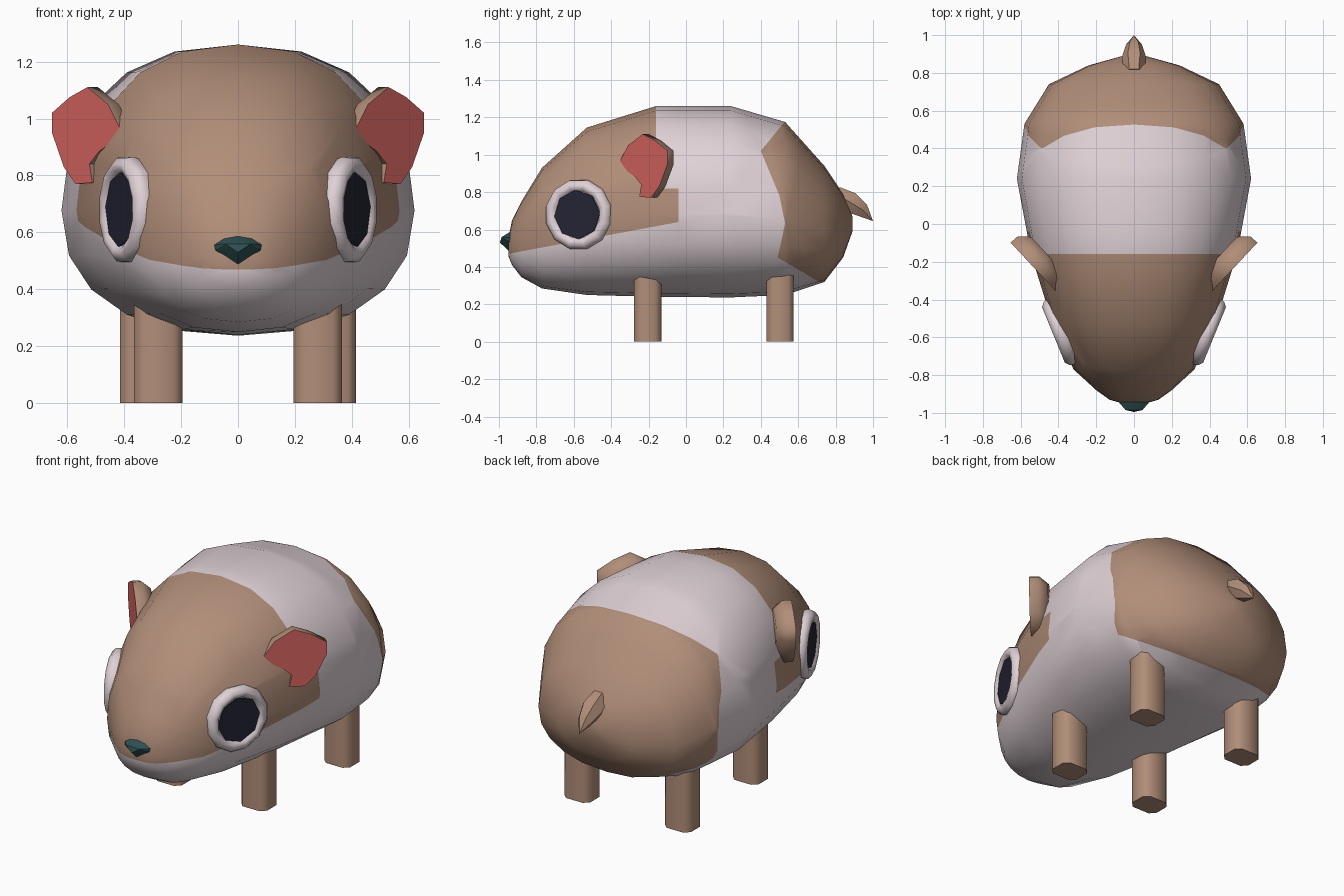
import bpy, bmesh, math
from mathutils import Vector

cube = bpy.data.objects.get("Cube")
if cube:
    bpy.data.objects.remove(cube, do_unlink=True)


def material(name, rgb):
    m = bpy.data.materials.new(name)
    m.use_nodes = True
    m.diffuse_color = (*rgb, 1)
    m.node_tree.nodes["Principled BSDF"].inputs["Base Color"].default_value = (*rgb, 1)
    return m


BROWN = material("brown fur", (0.44, 0.27, 0.19))
WHITE = material("pale fur", (0.74, 0.64, 0.67))
PINK = material("pink inner ear", (0.68, 0.13, 0.12))
TEAL = material("dark teal", (0.027, 0.08, 0.085))
NAVY = material("dark navy", (0.018, 0.018, 0.034))


def finish(name, bm, mats, angle=40):
    bmesh.ops.recalc_face_normals(bm, faces=bm.faces)
    mesh = bpy.data.meshes.new(name)
    bm.to_mesh(mesh)
    bm.free()
    for m in mats:
        mesh.materials.append(m)
    obj = bpy.data.objects.new(name, mesh)
    bpy.context.collection.objects.link(obj)
    bpy.ops.object.select_all(action='DESELECT')
    obj.select_set(True)
    bpy.context.view_layer.objects.active = obj
    bpy.ops.object.shade_smooth_by_angle(angle=math.radians(angle))
    return obj


def loft(bm, rings, cap_start=True, cap_end=True):
    """Skin a list of closed point rings; returns the two caps."""
    loops = [[bm.verts.new(p) for p in ring] for ring in rings]
    n = len(loops[0])
    for a, b in zip(loops, loops[1:]):
        for i in range(n):
            j = (i + 1) % n
            bm.faces.new((a[i], a[j], b[j], b[i]))
    first = bm.faces.new(loops[0]) if cap_start else None
    last = bm.faces.new(loops[-1]) if cap_end else None
    return first, last


def hull(name, points, mat, angle=40):
    bm = bmesh.new()
    for p in points:
        bm.verts.new(p)
    bmesh.ops.convex_hull(bm, input=bm.verts)
    return finish(name, bm, [mat], angle)


# Body: squarish oval sections (y, half width, bottom, top)
SECTIONS = [(-0.95, 0.06, 0.46, 0.55), (-0.93, 0.13, 0.41, 0.65),
            (-0.88, 0.20, 0.345, 0.75), (-0.77, 0.32, 0.285, 0.93),
            (-0.53, 0.43, 0.25, 1.145), (-0.16, 0.545, 0.24, 1.26),
            (0.24, 0.62, 0.237, 1.26), (0.53, 0.58, 0.25, 1.175),
            (0.74, 0.45, 0.32, 0.94), (0.84, 0.24, 0.45, 0.79),
            (0.89, 0.06, 0.59, 0.67)]


def body_ring(y, w, low, high, sides=20, power=2 / 2.3):
    mid = low + 0.43 * (high - low)
    ring = []
    for i in range(sides):
        a = math.tau * i / sides
        s, c = math.sin(a), math.cos(a)
        h = high - mid if c > 0 else mid - low
        ring.append((w * math.copysign(abs(s) ** power, s), y,
                     mid + h * math.copysign(abs(c) ** power, c)))
    return ring


# Fur patch borders, as lines in the side plane (y, z)
CHIN = ((-0.95, 0.47), (-0.04, 0.64))
RUMP = [(0.60, 1.30), (0.53, 1.18), (0.40, 1.02), (0.50, 0.78),
        (0.53, 0.63), (0.49, 0.45), (0.73, 0.31), (1.0, 0.15)]
NECK, CHEEK, STEP = -0.16, -0.04, 0.82


def on_head(y, z):
    (y0, z0), (y1, z1) = CHIN
    return (z > z0 + (z1 - z0) * (y - y0) / (y1 - y0)
            and y < (NECK if z > STEP else CHEEK))


def on_rump(y, z):
    for (y0, z0), (y1, z1) in zip(RUMP, RUMP[1:]):
        if z1 <= z <= z0:
            return y > y0 + (y1 - y0) * (z - z0) / (z1 - z0)
    return False


def cut(bm, a, b, keep):
    """Split the faces chosen by keep along the side-plane line a-b."""
    faces = [f for f in bm.faces if keep(f.calc_center_median().y)]
    geom = set(faces)
    for f in faces:
        geom.update(f.edges)
        geom.update(f.verts)
    bmesh.ops.bisect_plane(bm, geom=list(geom), dist=1e-5,
                           plane_co=(0, a[0], a[1]),
                           plane_no=(0, b[1] - a[1], a[0] - b[0]))


bm = bmesh.new()
loft(bm, [body_ring(*s) for s in SECTIONS])
for a, b in [CHIN, ((NECK, 0), (NECK, 1)), ((CHEEK, 0), (CHEEK, 1)),
             ((-1, STEP), (0, STEP))]:
    cut(bm, a, b, lambda y: y < 0.2)
for a, b in zip(RUMP, RUMP[1:]):
    cut(bm, a, b, lambda y: y > 0.2)
for f in bm.faces:
    c = f.calc_center_median()
    f.material_index = int(on_head(c.y, c.z) or on_rump(c.y, c.z))
finish("body", bm, [WHITE, BROWN], 80)

# Nose
nose = []
for s in (1, -1):
    nose += [(s * 0.1, -0.92, 0.555), (s * 0.09, -0.93, 0.53),
             (s * 0.05, -0.93, 0.583), (s * 0.045, -0.985, 0.56)]
hull("nose", nose + [(0, -0.93, 0.47), (0, -0.995, 0.53), (0, -0.94, 0.588)], TEAL, 30)

# Tail: tapering six-sided cone that droops to a tip
tail = [(0, 1.0, 0.645)]
for y, z, r in ((0.80, 0.79, 0.05), (0.88, 0.745, 0.065), (0.95, 0.70, 0.042)):
    for i in range(6):
        a = math.tau * i / 6
        tail.append((r * math.cos(a), y + 0.5 * r * math.sin(a), z + 0.85 * r * math.sin(a)))
hull("tail", tail, BROWN)

# Ear outline on its front plane (distance along the ear, z)
EAR = [(0.0, 0.945), (0.075, 1.05), (0.18, 1.11), (0.27, 1.075), (0.36, 1.02),
       (0.36, 0.95), (0.30, 0.83), (0.24, 0.77), (0.155, 0.775),
       (0.17, 0.84), (0.12, 0.885)]

for side, label in ((1, "left"), (-1, "right")):
    # Ears: rounded back, flat pink front
    along, inward = Vector((0.69, 0.74, 0)), Vector((-0.75, 0.66, 0))
    root = Vector((0.405, -0.365, 0))
    rings = []
    for depth, scale in ((0, 1), (0.05, 1.0), (0.10, 0.72)):
        ring = []
        for u, z in EAR:
            p = (root + along * (0.19 + (u - 0.19) * scale) + inward * depth)
            ring.append((side * p.x, p.y, 0.95 + (z - 0.95) * scale))
        rings.append(ring)
    bm = bmesh.new()
    front, back = loft(bm, rings)
    front.material_index = 1
    finish(label + "_ear", bm, [BROWN, PINK], 60)

    # Eyes: dished ring with a flat pupil plate
    normal, tangent = Vector((0.925, -0.38, 0)), Vector((0.38, 0.925, 0))
    centre = Vector((0.385, -0.57, 0.68))

    def disc(r, h, sides, turn=0.5):
        pts = []
        for i in range(sides):
            a = math.tau * (i + turn) / sides
            p = centre + normal * h + tangent * r * math.cos(a)
            pts.append((side * p.x, p.y, p.z + r * math.sin(a)))
        return pts

    bm = bmesh.new()
    loft(bm, [disc(r, h, 12) for r, h in
              ((0.175, -0.04), (0.192, 0.0), (0.188, 0.025), (0.165, 0.045),
               (0.142, 0.042), (0.128, 0.024))])
    finish(label + "_eye", bm, [WHITE], 50)
    bm = bmesh.new()
    loft(bm, [disc(0.132, 0.026, 8, 0.1), disc(0.132, 0.033, 8, 0.1)])
    finish(label + "_pupil", bm, [NAVY], 30)

    # Legs: blocks with bevelled corners
    for name, x, y in (("front", 0.28, -0.205), ("back", 0.33, 0.503)):
        bm = bmesh.new()
        bmesh.ops.create_cube(bm, size=1)
        for v in bm.verts:
            v.co = (side * x + v.co.x * 0.17, y + v.co.y * 0.146, (v.co.z + 0.5) * 0.36)
        upright = [e for e in bm.edges if abs(e.verts[0].co.z - e.verts[1].co.z) > 0.1]
        bmesh.ops.bevel(bm, geom=upright, offset=0.03, segments=1, affect='EDGES')
        finish(f"{label}_{name}_leg", bm, [BROWN], 50)
